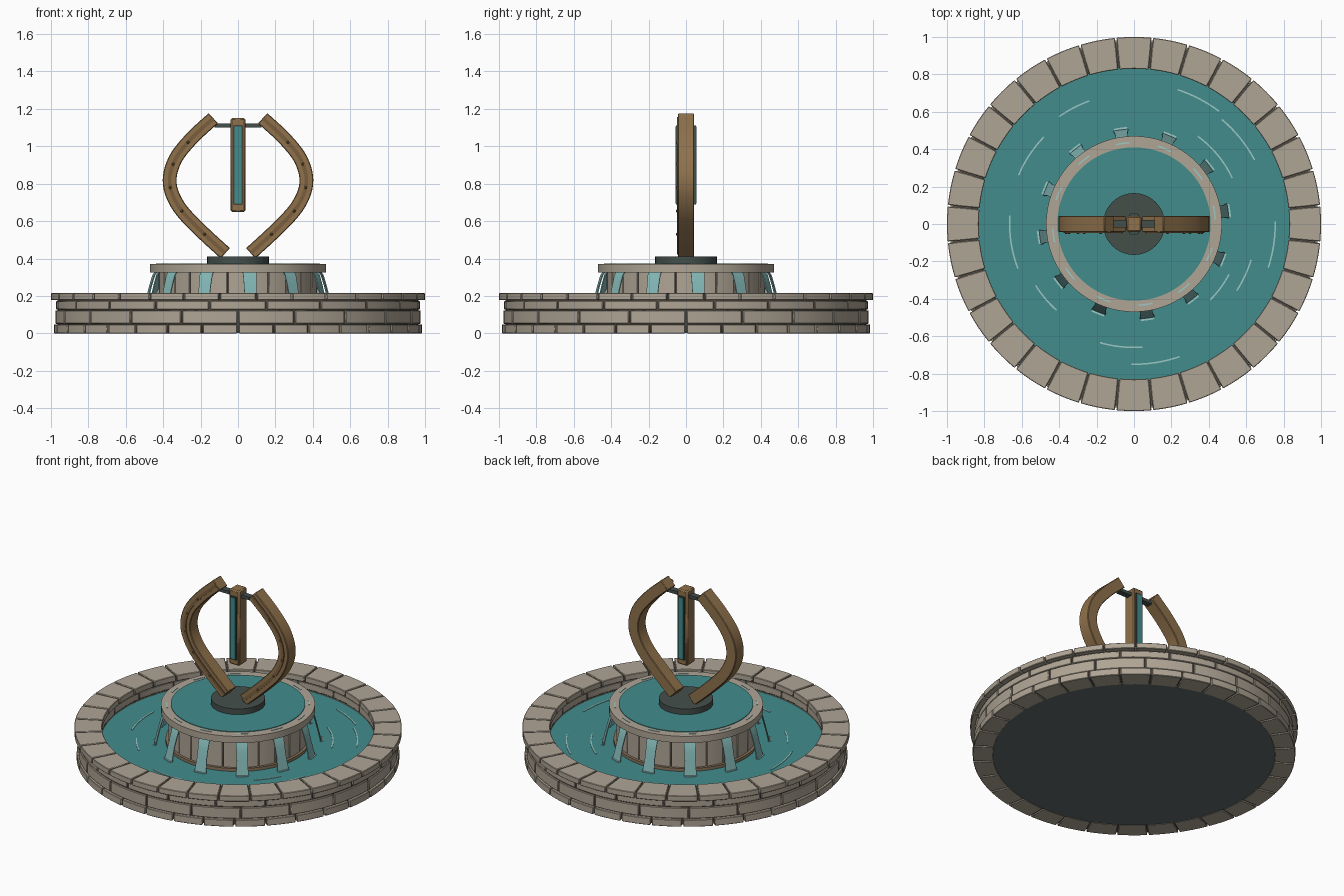
import bpy, bmesh, math
from mathutils import Vector

if "Cube" in bpy.data.objects:
    bpy.data.objects.remove(bpy.data.objects["Cube"])

def material(name, rgb):
    m = bpy.data.materials.new(name)
    m.diffuse_color = (*rgb, 1)
    m.use_nodes = True
    m.node_tree.nodes["Principled BSDF"].inputs["Base Color"].default_value = m.diffuse_color
    return m

STONE = material("stone", (0.43, 0.375, 0.30))
MORTAR = material("mortar", (0.10, 0.085, 0.068))
WATER = material("water", (0.055, 0.265, 0.265))
FALLS = material("falling_water", (0.22, 0.46, 0.45))
FOAM = material("foam", (0.33, 0.58, 0.56))
WOOD = material("wood", (0.275, 0.165, 0.07))
DARK_WOOD = material("dark_wood", (0.19, 0.112, 0.048))
SLATE = material("slate", (0.058, 0.078, 0.068))
FLOOR = material("floor_slate", (0.125, 0.15, 0.145))
SAND = material("sandstone", (0.25, 0.18, 0.11))

def finish(name, bm, mat, bevel=0.0, angle=30):
    bmesh.ops.recalc_face_normals(bm, faces=bm.faces[:])
    me = bpy.data.meshes.new(name)
    bm.to_mesh(me)
    bm.free()
    ob = bpy.data.objects.new(name, me)
    bpy.context.collection.objects.link(ob)
    me.materials.append(mat)
    bpy.ops.object.select_all(action='DESELECT')
    ob.select_set(True)
    bpy.context.view_layer.objects.active = ob
    bpy.ops.object.shade_smooth_by_angle(angle=math.radians(angle))
    if bevel:
        mod = ob.modifiers.new("bevel", 'BEVEL')
        mod.width, mod.segments, mod.limit_method = bevel, 1, 'ANGLE'
        mod.angle_limit = math.radians(40)
    return ob

def loft(bm, sections, closed=False):
    """Skin a run of equal cross-sections; cap the ends unless closed."""
    loops = [[bm.verts.new(p) for p in s] for s in sections]
    n = len(loops[0])
    for i in range(len(loops) if closed else len(loops) - 1):
        a, b = loops[i], loops[(i + 1) % len(loops)]
        for j in range(n):
            bm.faces.new((a[j], a[(j + 1) % n], b[(j + 1) % n], b[j]))
    if not closed:
        bm.faces.new(loops[0])
        bm.faces.new(loops[-1][::-1])

def arc_block(bm, r0, r1, z0, z1, a0, a1, seg=4):
    """Curved block between two angles (degrees); a full turn makes a ring."""
    full = abs(a1 - a0) >= 360
    secs = []
    for i in range(seg if full else seg + 1):
        a = math.radians(a0 + (a1 - a0) * i / seg)
        c, s = math.cos(a), math.sin(a)
        secs.append([(r * c, r * s, z) for r, z in ((r0, z0), (r1, z0), (r1, z1), (r0, z1))])
    loft(bm, secs, full)

def ring(name, mat, r0, r1, z0, z1, seg=96):
    bm = bmesh.new()
    arc_block(bm, r0, r1, z0, z1, 0, 360, seg)
    return finish(name, bm, mat)

def disc(name, mat, r, z0, z1, seg=96):
    bm = bmesh.new()
    bmesh.ops.create_cone(bm, cap_ends=True, segments=seg, radius1=r, radius2=r, depth=z1 - z0)
    bmesh.ops.translate(bm, verts=bm.verts[:], vec=(0, 0, (z0 + z1) / 2))
    return finish(name, bm, mat)

def course(name, count, offset, r0, r1, z0, z1, gap, bevel=0.003, mat=STONE):
    bm = bmesh.new()
    step = 360 / count
    g = math.degrees(gap / r1) / 2
    for k in range(count):
        a = -90 + (k + offset) * step
        arc_block(bm, r0, r1, z0, z1, a + g, a + step - g)
    return finish(name, bm, mat, bevel)

def box(name, mat, x0, x1, y0, y1, z0, z1, bevel=0.0):
    bm = bmesh.new()
    loft(bm, [[(x0, y0, z), (x1, y0, z), (x1, y1, z), (x0, y1, z)] for z in (z0, z1)])
    return finish(name, bm, mat, bevel)

# Lower basin: four stone courses around a mortar core
disc("basin_floor", FLOOR, 0.865, 0.002, 0.03)
ring("basin_mortar", MORTAR, 0.842, 0.965, 0.008, 0.207)
course("foot_stones", 32, 0.0, 0.86, 0.985, 0.0, 0.047, 0.010)
course("long_bricks", 20, 0.0, 0.84, 0.976, 0.051, 0.123, 0.010)
course("upper_bricks", 20, 0.5, 0.84, 0.972, 0.128, 0.172, 0.010)
course("cap_stones", 32, 0.5, 0.83, 1.0, 0.177, 0.215, 0.010)
disc("basin_water", WATER, 0.85, 0.03, 0.12)

# Upper basin: panelled drum, rim, water and plinth
disc("drum_core", MORTAR, 0.405, 0.10, 0.335)
course("drum_panels", 24, 0.5, 0.39, 0.425, 0.115, 0.327, 0.006, 0.002)
ring("drum_foot", SAND, 0.40, 0.442, 0.11, 0.14)
ring("upper_rim", STONE, 0.405, 0.47, 0.325, 0.37)
disc("upper_water", WATER, 0.41, 0.33, 0.374)
disc("plinth", SLATE, 0.165, 0.37, 0.412, 64)

# Twelve falling sheets of water, with foam at lip and foot
falls, foam = bmesh.new(), bmesh.new()
FALL = [(0.440, 0.332, 0.037), (0.455, 0.31, 0.036), (0.470, 0.26, 0.034),
        (0.483, 0.21, 0.033), (0.497, 0.15, 0.037), (0.505, 0.119, 0.040)]
for k in range(12):
    deg = 8 + 30 * k
    a = math.radians(deg)
    out, side = Vector((math.cos(a), math.sin(a), 0)), Vector((-math.sin(a), math.cos(a), 0))
    secs = []
    for r, z, w in FALL:
        up = Vector((0, 0, z))
        secs.append([out * (r + d) + side * s * w + up
                     for d, s in ((-0.003, -1), (0.003, -1), (0.003, 1), (-0.003, 1))])
    loft(falls, secs)
    arc_block(foam, 0.511, 0.520, 0.119, 0.124, deg - 4, deg + 4)
    arc_block(foam, 0.431, 0.439, 0.368, 0.373, deg - 5, deg + 5)
finish("water_falls", falls, FALLS)
finish("fall_foam", foam, FOAM)

# Ripples on the lower water: radius, start and end angle
ripples = bmesh.new()
for r, a0, a1 in [(0.755, 53, 72), (0.73, 28, 50), (0.58, 25, 54), (0.70, 110, 125),
                  (0.67, 136, 157), (0.665, 176, 201), (0.62, 212, 228), (0.66, 254, 274),
                  (0.75, 269, 289), (0.655, 327, 343), (0.755, 342, 361), (0.575, 315, 332)]:
    arc_block(ripples, r - 0.004, r + 0.004, 0.119, 0.1235, a0, a1, 8)
finish("ripples", ripples, FOAM)

# Two bowed wooden ribs
KEYS = [Vector((x, 0, z)) for x, z in ((0.068, 0.428), (0.20, 0.55), (0.315, 0.675), (0.365, 0.80),
                                       (0.338, 0.925), (0.25, 1.04), (0.132, 1.150))]

def spline(keys, n=6):
    k = [2 * keys[0] - keys[1]] + keys + [2 * keys[-1] - keys[-2]]
    pts = []
    for i in range(1, len(k) - 2):
        p0, p1, p2, p3 = k[i - 1:i + 3]
        for t in (j / n for j in range(n)):
            pts.append(0.5 * (2 * p1 + (p2 - p0) * t + (2 * p0 - 5 * p1 + 4 * p2 - p3) * t ** 2
                              + (3 * p1 - p0 - 3 * p2 + p3) * t ** 3))
    return pts + [keys[-1]]

PATH = spline(KEYS)

def sweep(name, mat, sign, half, y0, y1, bevel=0.0):
    bm = bmesh.new()
    secs = []
    for i, p in enumerate(PATH):
        t = (PATH[min(i + 1, len(PATH) - 1)] - PATH[max(i - 1, 0)]).normalized()
        n = Vector((t.z, 0, -t.x))
        pts = [p + n * s * half + Vector((0, y, 0)) for s, y in ((-1, y0), (1, y0), (1, y1), (-1, y1))]
        secs.append([(q.x * sign, q.y, q.z) for q in pts])
    loft(bm, secs)
    return finish(name, bm, mat, bevel)

for side, s in (("left", -1), ("right", 1)):
    sweep(side + "_rib", WOOD, s, 0.037, -0.043, 0.043, 0.004)
    sweep(side + "_rib_strip", DARK_WOOD, s, 0.010, -0.049, -0.035)
    # Studs along the strip
    bm = bmesh.new()
    for i in range(5, len(PATH) - 3, 6):
        v = bmesh.ops.create_icosphere(bm, subdivisions=1, radius=0.009)["verts"]
        bmesh.ops.translate(bm, verts=v, vec=(PATH[i].x * s, -0.047, PATH[i].z))
    finish(side + "_rib_studs", bm, DARK_WOOD)
    # Bracket tying the rib to the hanging post
    x0, x1 = sorted((s * 0.03, s * 0.125))
    box(side + "_bracket", SLATE, x0, x1, -0.018, 0.022, 1.10, 1.121)

# Hanging post with a framed water panel front and back
box("hanging_post", WOOD, -0.039, 0.039, -0.043, 0.043, 0.648, 1.152, 0.008)
for side, s in (("front", -1), ("back", 1)):
    y0, y1 = sorted((s * 0.040, s * 0.053))
    box(side + "_panel_frame", SLATE, -0.023, 0.023, y0, y1, 0.688, 1.112)
    y0, y1 = sorted((s * 0.050, s * 0.055))
    box(side + "_panel", WATER, -0.018, 0.018, y0, y1, 0.695, 1.105)
